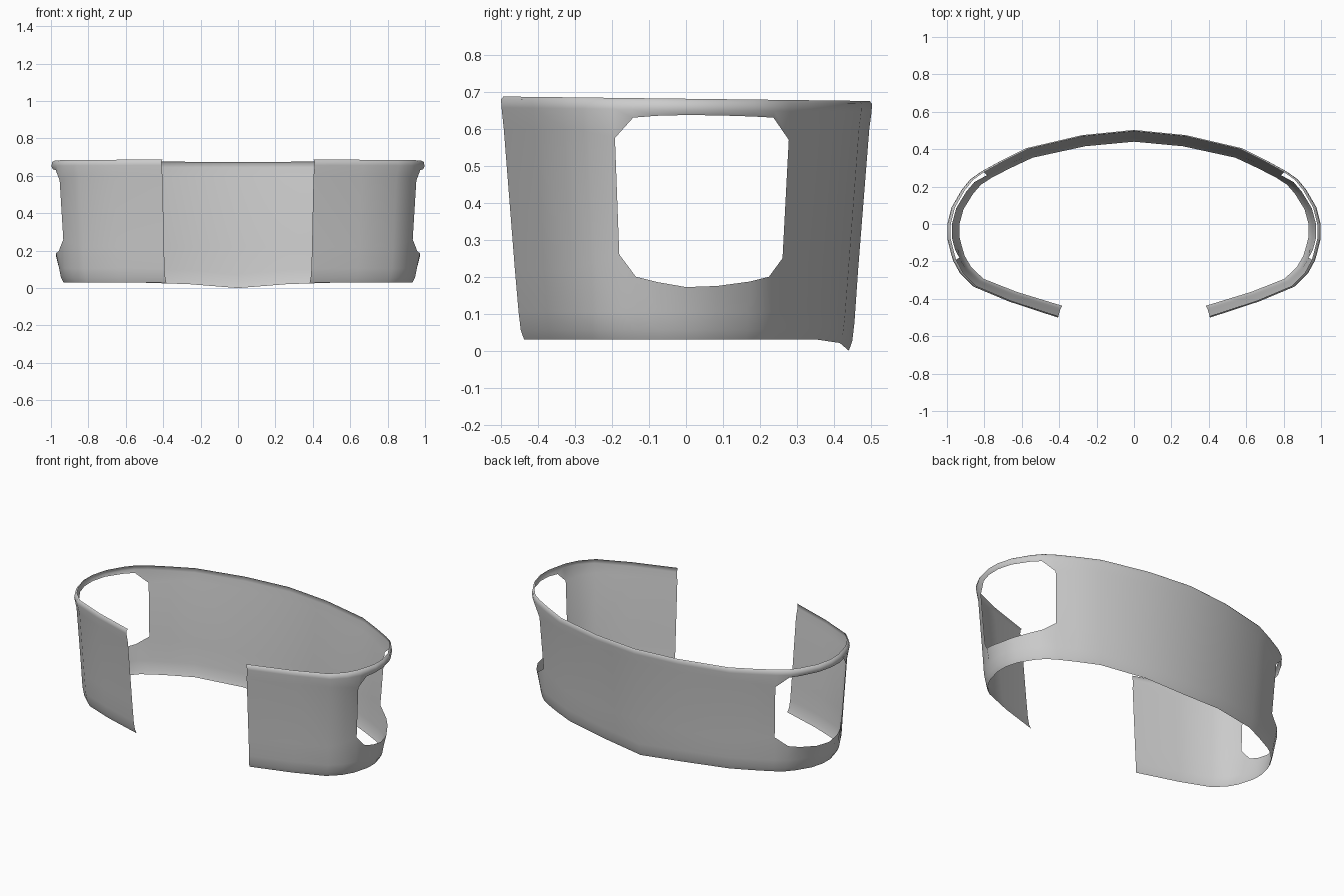
import bpy, bmesh, math

# Plan outline of the rim (right half, back centre round to front end), with the
# heights of the side opening's lower and upper edge, and bottom edge height.
# x, y, z_low, z_high, z_bottom
COLS = [
    (0.00, 0.503, 0.22, 0.60, 0.000),
    (0.28, 0.475, 0.22, 0.60, 0.021),
    (0.58, 0.405, 0.22, 0.60, 0.03),
    (0.71, 0.340, 0.24, 0.59, 0.03),
    (0.815, 0.282, 0.25, 0.57, 0.03),    # rear edge of opening
    (0.875, 0.240, 0.20, 0.63, 0.03),
    (0.92, 0.185, 0.187, 0.633, 0.03),
    (0.975, 0.090, 0.175, 0.636, 0.03),
    (0.998, 0.000, 0.172, 0.637, 0.03),
    (0.998, -0.08, 0.185, 0.635, 0.03),
    (0.982, -0.145, 0.20, 0.63, 0.03),
    (0.968, -0.195, 0.26, 0.575, 0.03),  # front edge of opening
    (0.93, -0.265, 0.24, 0.59, 0.03),
    (0.86, -0.335, 0.22, 0.60, 0.03),
    (0.67, -0.415, 0.22, 0.60, 0.03),
    (0.41, -0.500, 0.22, 0.60, 0.03),
]
HOLE = range(4, 11)


def column(i):
    """Vertical profile: curled bottom, tapered wall, rolled rim."""
    x, y, lo, hi, bot = COLS[i]
    inside = 4 < i < 11
    top = 0.681 - 0.012 * y
    rows = [
        (0.935, 0.875, bot),
        (0.948, 0.893, bot + 0.025),
        (0.958, 0.905, bot + 0.075),
        (0.975 if inside else 0.965, 0.935 if inside else 0.925, lo),
        (0.992 if inside else 0.985, 0.985, hi),
        (1.0, 0.997, top - 0.03),
        (0.995, 1.0, top - 0.008),
        (0.982, 0.987, top),
    ]
    return [(x * sx, y * sy, z) for sx, sy, z in rows]


# Wrap-around band with a side opening
bm = bmesh.new()
grid = [[bm.verts.new(p) for p in column(i)] for i in range(len(COLS))]
for i in range(len(COLS) - 1):
    for r in range(len(grid[0]) - 1):
        if r == 3 and i in HOLE:
            continue
        bm.faces.new((grid[i][r], grid[i][r + 1], grid[i + 1][r + 1], grid[i + 1][r]))
mesh = bpy.data.meshes.new("band_shell")
bm.to_mesh(mesh)
bm.free()
band = bpy.data.objects.new("band_shell", mesh)
bpy.context.collection.objects.link(band)

# Mirror to the left side
mir = band.modifiers.new("mirror", 'MIRROR')
mir.use_axis[0] = True
mir.use_clip = True

bpy.context.view_layer.objects.active = band
band.select_set(True)
bpy.ops.object.shade_smooth_by_angle(angle=math.radians(50))
